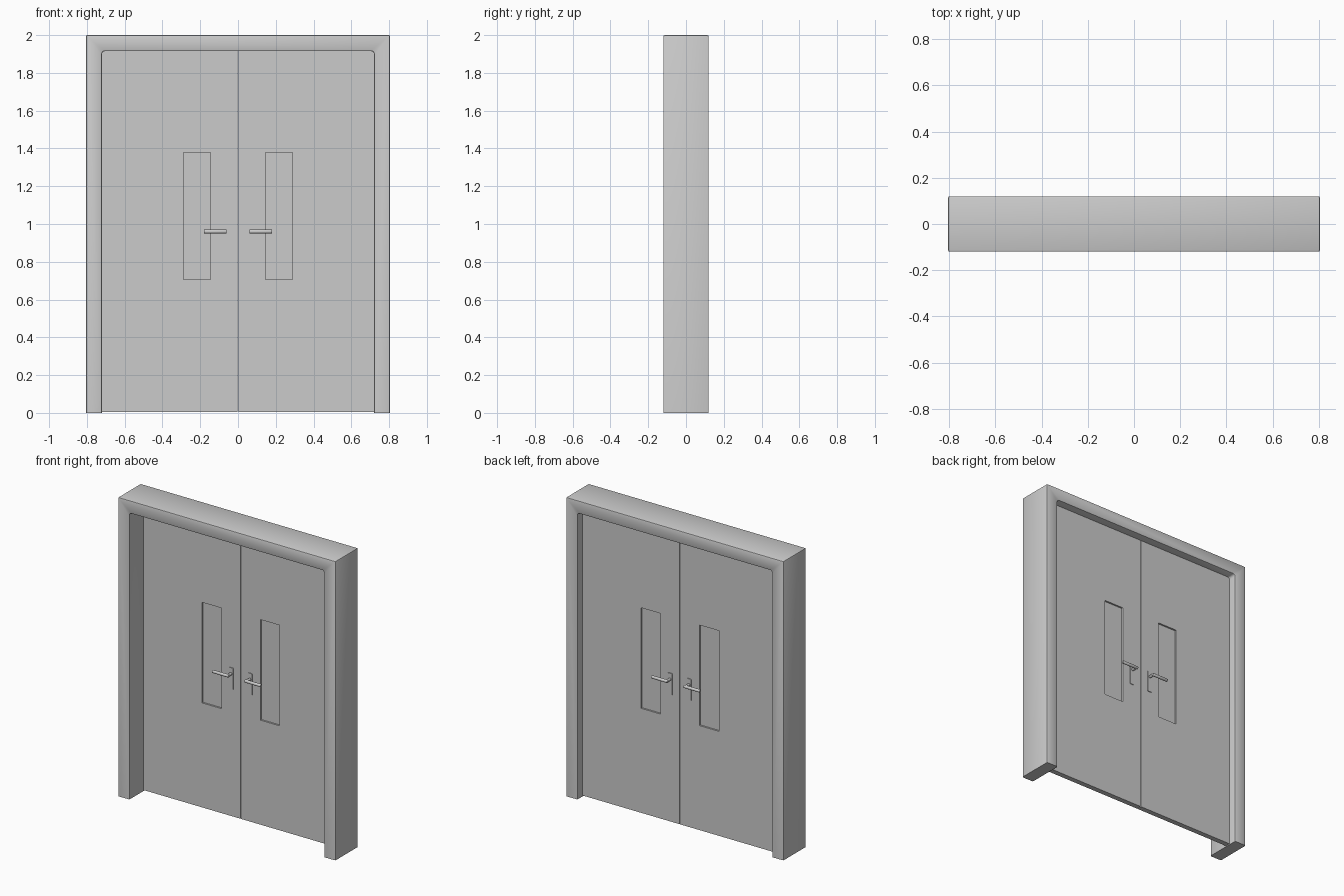
import bpy, bmesh, math
from mathutils import Matrix, Vector

if "Cube" in bpy.data.objects:
    bpy.data.objects.remove(bpy.data.objects["Cube"])

DOOR_F, DOOR_B = 0.03, 0.065      # front and back faces of the leaves
DOOR_MID = (DOOR_F + DOOR_B) / 2


def finish(name, bm, angle=35):
    bmesh.ops.recalc_face_normals(bm, faces=bm.faces)
    me = bpy.data.meshes.new(name)
    bm.to_mesh(me)
    bm.free()
    ob = bpy.data.objects.new(name, me)
    bpy.context.collection.objects.link(ob)
    bpy.ops.object.select_all(action='DESELECT')
    ob.select_set(True)
    bpy.context.view_layer.objects.active = ob
    bpy.ops.object.shade_smooth_by_angle(angle=math.radians(angle))
    return ob


def prism(points, y0, y1):
    """Extrude an (x, z) outline from y0 to y1."""
    bm = bmesh.new()
    face = bm.faces.new([bm.verts.new((x, y0, z)) for x, z in points])
    ext = bmesh.ops.extrude_face_region(bm, geom=[face])
    moved = [g for g in ext['geom'] if isinstance(g, bmesh.types.BMVert)]
    bmesh.ops.translate(bm, verts=moved, vec=(0, y1 - y0, 0))
    bmesh.ops.recalc_face_normals(bm, faces=bm.faces)
    return bm


def rod(bm, centre, radius, length, axis):
    """Add a cylinder with softened ends."""
    rot = Vector((0, 0, 1)).rotation_difference(Vector(axis)).to_matrix().to_4x4()
    made = bmesh.ops.create_cone(bm, cap_ends=True, segments=16, radius1=radius,
                                 radius2=radius, depth=length,
                                 matrix=Matrix.Translation(centre) @ rot)
    faces = {f for v in made['verts'] for f in v.link_faces}
    rims = {e for f in faces if len(f.verts) > 4 for e in f.edges}
    bmesh.ops.bevel(bm, geom=list(rims), offset=0.002, segments=2,
                    affect='EDGES', profile=0.5)


# Door frame: an arch outline with small rounded opening corners
half = [(0.805, 0), (0.805, 2.0)]
inner = [(0.72, 0)] + [
    (0.705 + 0.015 * math.cos(a), 1.90 + 0.015 * math.sin(a))
    for a in (math.radians(d) for d in (0, 30, 60, 90))]
right = list(reversed(half)) + inner
left = [(-x, z) for x, z in reversed(right)]
bm = prism(right + left, -0.12, 0.12)
edges = [e for e in bm.edges
         if max(v.co.z for v in e.verts) > 0.001 and e.calc_face_angle(0) > 1.0]
bmesh.ops.bevel(bm, geom=edges, offset=0.007, segments=2, affect='EDGES',
                profile=0.5, clamp_overlap=True)
finish("door_frame", bm)


def ring(x0, x1, z0, z1):
    return [(x0, z0), (x1, z0), (x1, z1), (x0, z1)]


for side, s in (("left", -1), ("right", 1)):
    # Door leaf with a window opening
    outer, hole = ring(0.002, 0.722, 0.006, 1.917), ring(0.145, 0.288, 0.705, 1.378)
    bm = bmesh.new()
    of, ob, hf, hb = [[bm.verts.new((s * x, y, z)) for x, z in pts]
                      for pts, y in ((outer, DOOR_F), (outer, DOOR_B),
                                     (hole, DOOR_F), (hole, DOOR_B))]
    for i in range(4):
        j = (i + 1) % 4
        for a, b in ((of, hf), (ob, hb), (of, ob), (hf, hb)):
            bm.faces.new((a[i], a[j], b[j], b[i]))
    finish(side + "_door_leaf", bm)

    # Window pane set back from both faces
    pane = [(s * x, z) for x, z in ring(0.143, 0.290, 0.703, 1.380)]
    finish(side + "_window_pane", prism(pane, DOOR_MID - 0.006, DOOR_MID + 0.006))

    # Handle plate and lever on each face
    for face, y, d in (("front", DOOR_F, -1), ("back", DOOR_B, 1)):
        r, plate = 0.007, []
        for cx, cz, start in ((0.08, 0.993, 0), (0.06, 0.993, 90),
                              (0.06, 0.862, 180), (0.08, 0.862, 270)):
            for k in range(4):
                a = math.radians(start + 30 * k)
                plate.append((s * (cx + r * math.cos(a)), cz + r * math.sin(a)))
        finish(f"{side}_{face}_handle_plate", prism(plate, y - d * 0.001, y + d * 0.005))

        bm = bmesh.new()
        rod(bm, (s * 0.07, y + d * 0.02, 0.96), 0.009, 0.04, (0, 1, 0))
        rod(bm, (s * 0.12, y + d * 0.04, 0.96), 0.010, 0.12, (1, 0, 0))
        finish(f"{side}_{face}_lever", bm)
